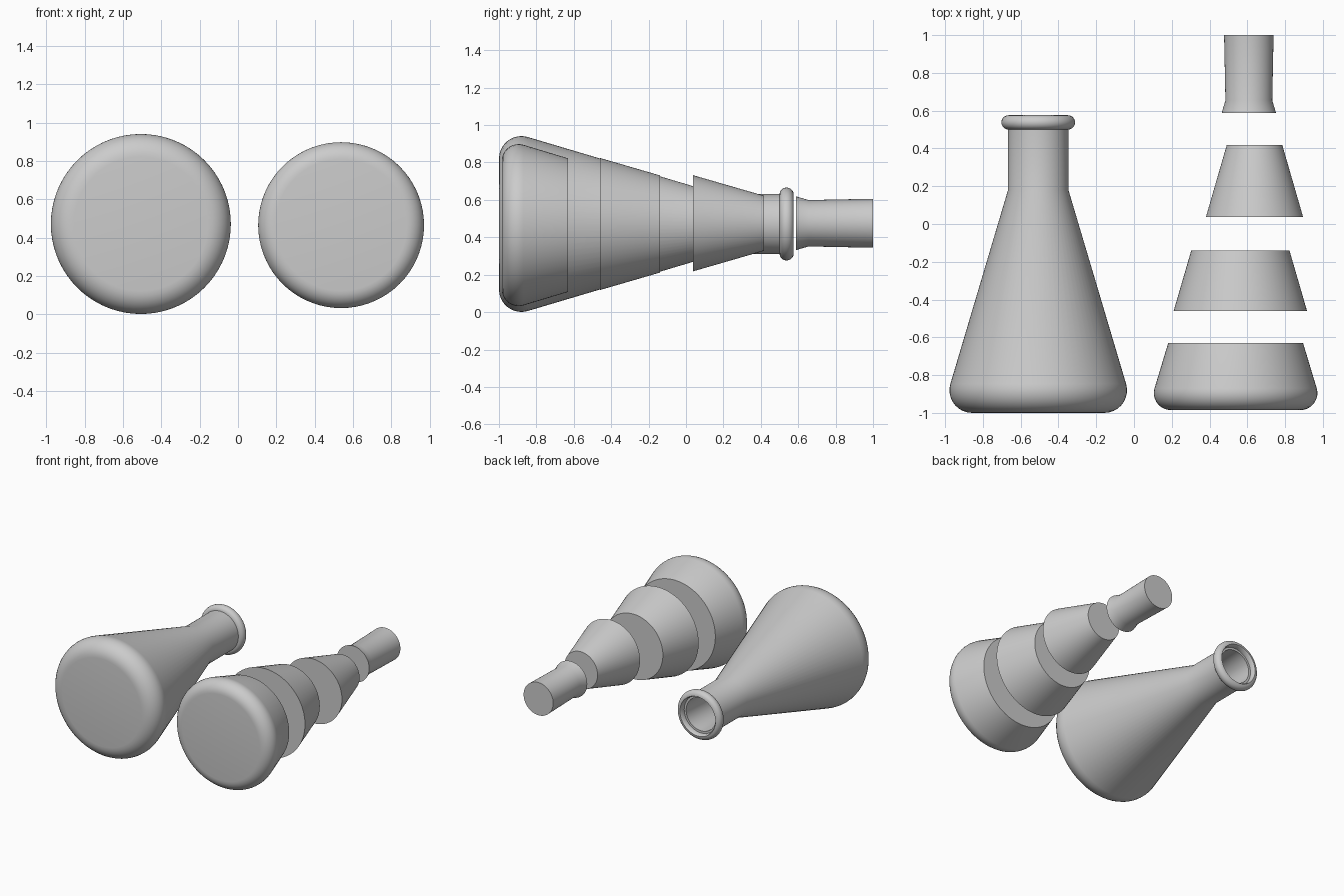
import bpy, bmesh
from math import sin, cos, pi, radians
from mathutils import Vector

if "Cube" in bpy.data.objects:
    bpy.data.objects.remove(bpy.data.objects["Cube"])

SEGMENTS = 72


def lathe(name, profile, x, z):
    """Revolve (radius, y) points around an axis parallel to y."""
    bm = bmesh.new()
    vs = [bm.verts.new((r, y, 0)) for r, y in profile]
    es = [bm.edges.new(p) for p in zip(vs, vs[1:])]
    bmesh.ops.spin(bm, geom=vs + es, cent=(0, 0, 0), axis=(0, 1, 0),
                   angle=2 * pi, steps=SEGMENTS, use_merge=True)
    bmesh.ops.remove_doubles(bm, verts=bm.verts[:], dist=1e-5)
    bmesh.ops.recalc_face_normals(bm, faces=bm.faces[:])
    mesh = bpy.data.meshes.new(name)
    bm.to_mesh(mesh)
    bm.free()
    ob = bpy.data.objects.new(name, mesh)
    ob.location = Vector((x, 0, z))
    bpy.context.collection.objects.link(ob)
    bpy.ops.object.select_all(action='DESELECT')
    ob.select_set(True)
    bpy.context.view_layer.objects.active = ob
    bpy.ops.object.shade_smooth_by_angle(angle=radians(30))
    return ob


def arc(r, y, radius, start, end, n=9):
    """Arc in the (radius, y) plane, angles in degrees."""
    return [(r + radius * cos(radians(start + (end - start) * i / n)),
             y + radius * sin(radians(start + (end - start) * i / n)))
            for i in range(n + 1)]


# Hollow flask: outer wall, rounded lip, then inner wall
outer = [(0, -1)] + arc(0.350, -0.88, 0.12, -90, 16.5)
outer += [(0.16, 0.18), (0.16, 0.5)]
lip = arc(0.157, 0.538, 0.038, -90, 90, 10)
lip += [(0.155, 0.573), (0.15, 0.565), (0.148, 0.535), (0.131, 0.535)]
inner = [(0.131, 0.51), (0.124, 0.165)]
inner += arc(0.343, -0.865, 0.09, 16.5, -90) + [(0, -0.955)]
lathe("flask", outer + lip[0:] + inner, -0.507, 0.471)

# Contents of the flask, pulled apart into four solid layers
lathe("bottom_layer",
      [(0, -0.985)] + arc(0.343, -0.895, 0.09, -90, 16.5)
      + [(0.357, -0.63), (0, -0.63)], 0.538, 0.465)
lathe("lower_layer",
      [(0, -0.46), (0.353, -0.46), (0.26, -0.14), (0, -0.14)], 0.563, 0.471)
lathe("upper_layer",
      [(0, 0.038), (0.257, 0.038), (0.147, 0.418), (0, 0.418)], 0.638, 0.475)
lathe("neck_layer",
      [(0, 0.587), (0.144, 0.587), (0.124, 0.655), (0.131, 1), (0, 1)],
      0.608, 0.475)
